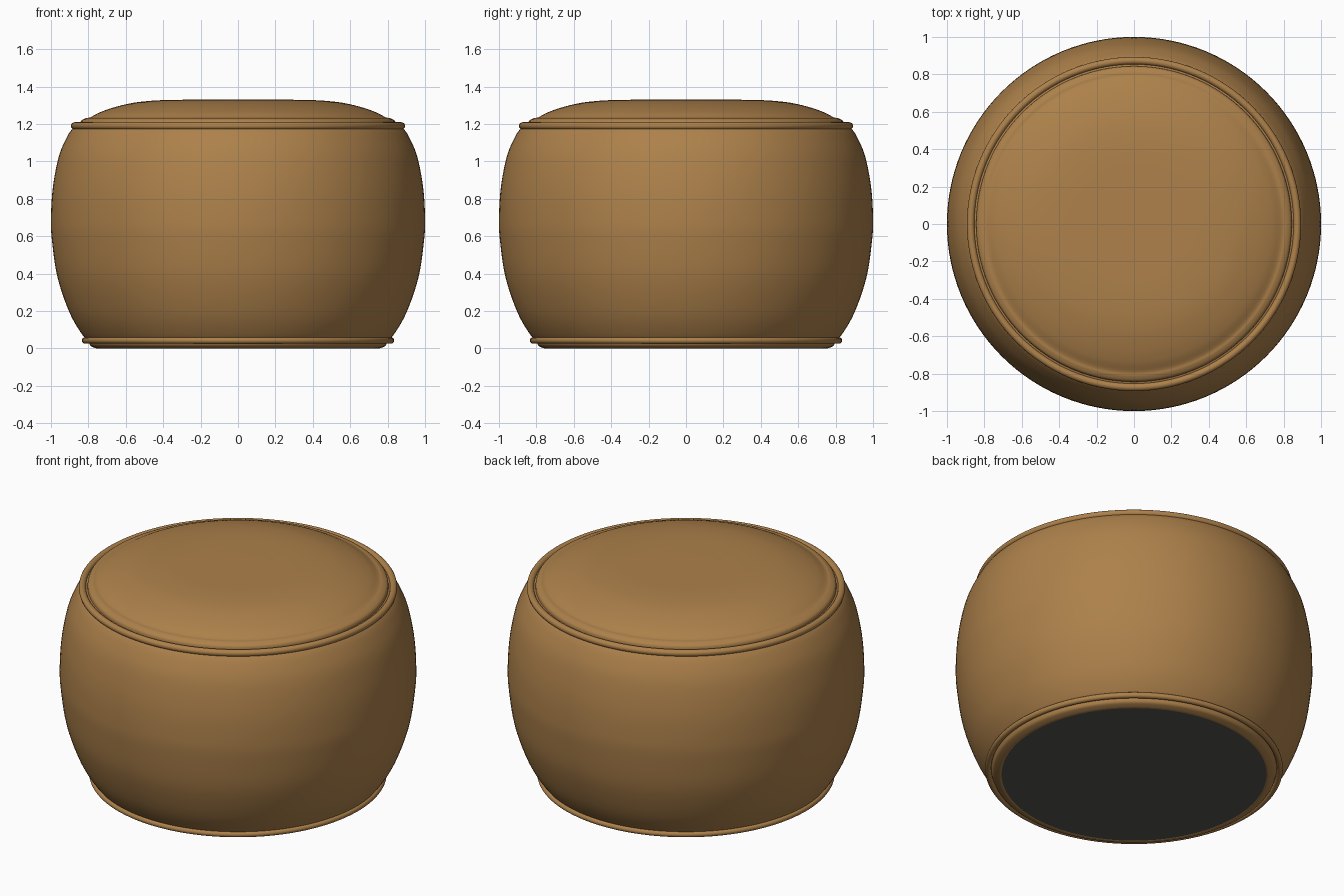
import bpy
import bmesh
import math
from mathutils import Vector

if "Cube" in bpy.data.objects:
    bpy.data.objects.remove(bpy.data.objects["Cube"], do_unlink=True)

SEGMENTS = 128


def material(name, color):
    mat = bpy.data.materials.new(name)
    mat.use_nodes = True
    mat.diffuse_color = color
    bsdf = next(n for n in mat.node_tree.nodes if n.type == "BSDF_PRINCIPLED")
    bsdf.inputs["Base Color"].default_value = color
    bsdf.inputs["Roughness"].default_value = 0.7
    return mat


def smooth_profile(points, steps=5):
    """Pass a smooth curve through (radius, height) points."""
    p = [Vector(q) for q in points]
    p = [2 * p[0] - p[1]] + p + [2 * p[-1] - p[-2]]
    out = []
    for a, b, c, d in zip(p, p[1:], p[2:], p[3:]):
        for i in range(steps):
            t = i / steps
            out.append(b + 0.5 * t * (c - a + t * (2 * a - 5 * b + 4 * c - d
                       + t * (3 * (b - c) + d - a))))
    return out + [p[-2]]


def lathe(name, profile, mat, angle=40):
    """Revolve a (radius, height) profile around the vertical axis."""
    bm = bmesh.new()
    verts = [bm.verts.new((r, 0, z)) for r, z in profile]
    edges = [bm.edges.new(pair) for pair in zip(verts, verts[1:])]
    bmesh.ops.spin(bm, geom=verts + edges, cent=(0, 0, 0), axis=(0, 0, 1),
                   angle=math.tau, steps=SEGMENTS)
    bmesh.ops.remove_doubles(bm, verts=bm.verts, dist=0.0005)
    bmesh.ops.recalc_face_normals(bm, faces=bm.faces)
    mesh = bpy.data.meshes.new(name)
    bm.to_mesh(mesh)
    bm.free()
    obj = bpy.data.objects.new(name, mesh)
    bpy.context.collection.objects.link(obj)
    mesh.materials.append(mat)
    bpy.ops.object.select_all(action="DESELECT")
    obj.select_set(True)
    bpy.context.view_layer.objects.active = obj
    bpy.ops.object.shade_smooth_by_angle(angle=math.radians(angle))
    return obj


def piping(name, radius, height, thickness, mat):
    ring = [(radius + thickness * math.cos(i * math.tau / 16),
             height + thickness * math.sin(i * math.tau / 16)) for i in range(17)]
    return lathe(name, ring, mat)


leather = material("tan leather", (0.42, 0.22, 0.07, 1))
lining = material("dark grey base fabric", (0.09, 0.09, 0.085, 1))

# Bulging upholstered side
lathe("side_cushion", smooth_profile([
    (0.79, 0.035), (0.83, 0.07), (0.9, 0.19), (0.965, 0.38), (0.995, 0.58),
    (1.0, 0.7), (0.99, 0.86), (0.96, 1.02), (0.92, 1.12), (0.88, 1.18), (0.83, 1.2)]),
    leather)

# Domed seat with a soft seam near its rim
lathe("seat_cushion", smooth_profile([
    (0, 1.33), (0.2, 1.33), (0.4, 1.328), (0.55, 1.315), (0.66, 1.29),
    (0.74, 1.262), (0.79, 1.236), (0.815, 1.231), (0.84, 1.215), (0.845, 1.18)]),
    leather)

# Piping along both seams
piping("top_piping", 0.873, 1.19, 0.02, leather)
piping("bottom_piping", 0.818, 0.043, 0.017, leather)

# Rolled lower rim and the fabric underside
lathe("bottom_rim", smooth_profile([
    (0.8, 0.04), (0.79, 0.016), (0.77, 0.005), (0.75, 0.0), (0.735, 0.006)]), leather)
lathe("underside", [(0, 0.002), (0.752, 0.002), (0.752, 0.02), (0, 0.02)], lining)
